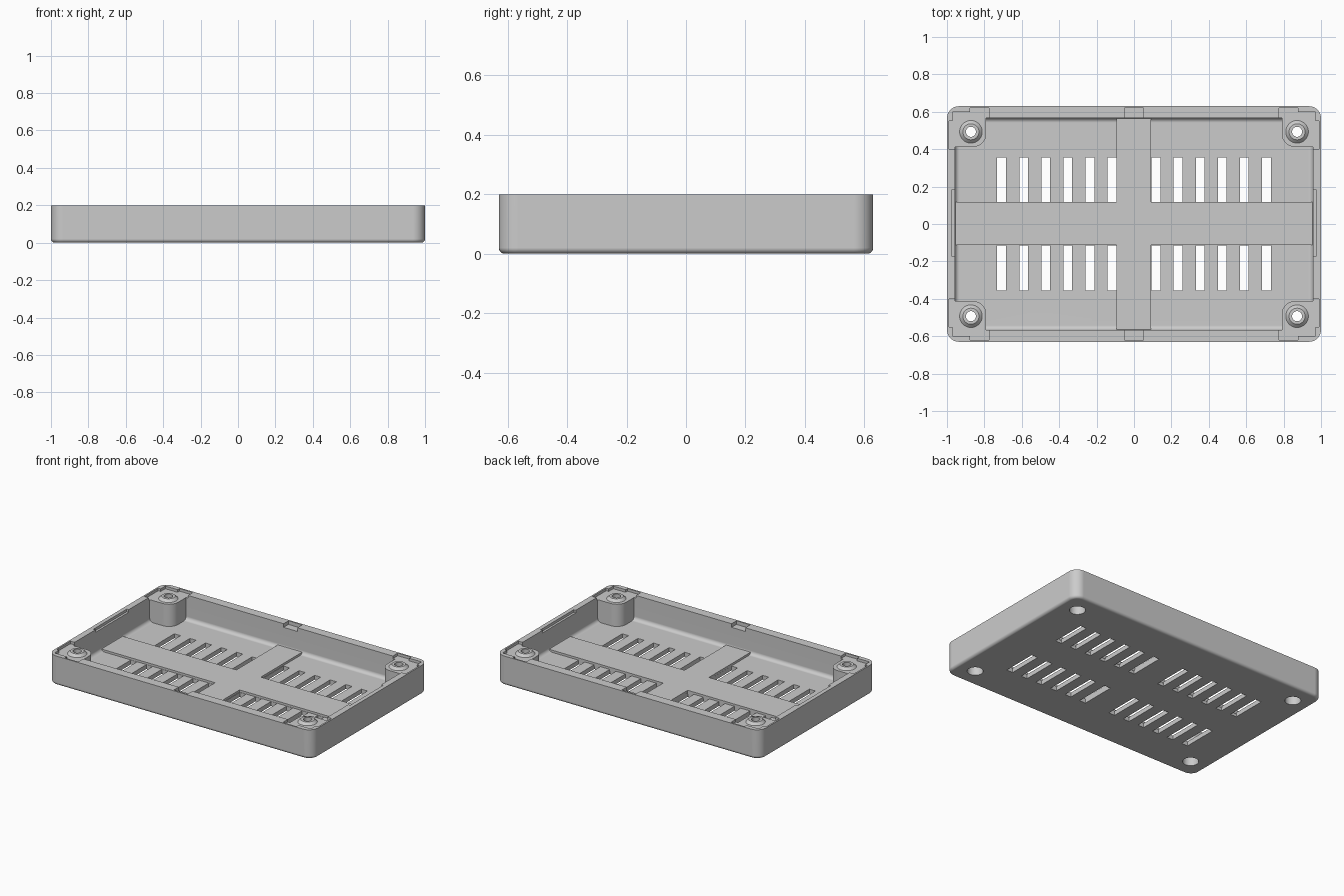
import bpy
import bmesh

cube = bpy.data.objects.get("Cube")
if cube:
    bpy.data.objects.remove(cube, do_unlink=True)

grey = bpy.data.materials.new("Grey plastic")
grey.use_nodes = True
COLOUR = (0.6, 0.6, 0.6, 1)
grey.diffuse_color = COLOUR
grey.node_tree.nodes["Principled BSDF"].inputs["Base Color"].default_value = COLOUR

LENGTH, WIDTH, HEIGHT = 1.0, 0.63, 0.2      # half length, half width, full height
FLOOR, LEDGE = 0.03, 0.182
SIGNS = [(sx, sy) for sx in (-1, 1) for sy in (-1, 1)]


def finish(bm, name):
    mesh = bpy.data.meshes.new(name)
    bmesh.ops.recalc_face_normals(bm, faces=bm.faces)
    bm.to_mesh(mesh)
    bm.free()
    mesh.materials.append(grey)
    obj = bpy.data.objects.new(name, mesh)
    bpy.context.collection.objects.link(obj)
    return obj


def box(name, xs, ys, zs, radius=0, bottom=0, inner_only=False):
    """Box with optional rounded upright edges and rounded bottom rim."""
    xs, ys = sorted(xs), sorted(ys)
    bm = bmesh.new()
    bmesh.ops.create_cube(bm, size=1)
    for v in bm.verts:
        v.co = (xs[v.co.x > 0], ys[v.co.y > 0], zs[v.co.z > 0])
    if radius:
        edges = [e for e in bm.edges
                 if abs(e.verts[0].co.z - e.verts[1].co.z) > 0.001]
        if inner_only:
            edges = [min(edges, key=lambda e: e.verts[0].co.xy.length)] 
        bmesh.ops.bevel(bm, geom=edges, offset=radius, segments=8,
                        profile=0.5, affect='EDGES')
    if bottom:
        edges = [e for e in bm.edges
                 if all(abs(v.co.z - zs[0]) < 0.0001 for v in e.verts)]
        bmesh.ops.bevel(bm, geom=edges, offset=bottom, segments=5,
                        profile=0.5, affect='EDGES')
    return finish(bm, name)


def cone(name, x, y, z0, z1, r0, r1):
    bm = bmesh.new()
    bmesh.ops.create_cone(bm, cap_ends=True, segments=32,
                          radius1=r0, radius2=r1, depth=z1 - z0)
    bmesh.ops.translate(bm, verts=bm.verts, vec=(x, y, (z0 + z1) / 2))
    return finish(bm, name)


def combine(target, other, operation):
    mod = target.modifiers.new("Combine", 'BOOLEAN')
    mod.operation, mod.object, mod.solver = operation, other, 'EXACT'
    bpy.context.view_layer.objects.active = target
    bpy.ops.object.modifier_apply(modifier=mod.name)
    bpy.data.objects.remove(other, do_unlink=True)


def add(other):
    combine(tray, other, 'UNION')


def cut(other):
    combine(tray, other, 'DIFFERENCE')


# Hollow tray with rounded corners and a softened bottom
tray = box("tray", (-LENGTH, LENGTH), (-WIDTH, WIDTH), (0, HEIGHT), 0.065, 0.02)
cut(box("cavity", (-0.957, 0.957), (-0.567, 0.567), (FLOOR, 0.3), 0.04, 0.025))

# Corner posts, rounded towards the middle
for sx, sy in SIGNS:
    add(box("corner_post", (0.79 * sx, 0.975 * sx), (0.412 * sy, 0.6 * sy),
            (0.02, 0.195), 0.07, inner_only=True))

# Stepped recesses in the rim around each post
for sx, sy in SIGNS:
    for x0, x1, y0, y1 in ((0.775, 0.97, 0.4, 0.599),
                           (0.775, 0.877, 0.5, 0.62),
                           (0.85, 0.989, 0.4, 0.55)):
        cut(box("recess", (x0 * sx, x1 * sx), (y0 * sy, y1 * sy), (LEDGE, 0.3)))

# Catch notches in the middle of every wall
for s in (-1, 1):
    cut(box("long_notch", (-0.052, 0.052), (0.5 * s, 0.62 * s), (0.175, 0.3)))
    cut(box("short_notch", (0.9 * s, 0.972 * s), (-0.175, 0.185), (LEDGE, 0.3)))

# Ventilation slots through the floor
for sx, sy in SIGNS:
    for i in range(1, 7):
        x = 0.118 * i * sx
        cut(box("slot", (x - 0.0235, x + 0.0235), (0.115 * sy, 0.356 * sy),
                (-0.1, 0.1)))

# Screw bosses with through holes and counterbores underneath
for sx, sy in SIGNS:
    x, y = 0.872 * sx, 0.493 * sy
    add(cone("boss", x, y, 0.17, 0.199, 0.073, 0.043))
    cut(cone("screw_hole", x, y, -0.1, 0.3, 0.027, 0.027))
    cut(cone("counterbore", x, y, -0.1, 0.1, 0.05, 0.05))

# Raised cross of flat ribs on the floor
ribs = box("floor_ribs", (-0.965, 0.965), (-0.113, 0.117), (0.02, 0.045))
combine(ribs, box("cross_rib", (-0.094, 0.091), (-0.575, 0.575), (0.02, 0.045)),
        'UNION')

# Smooth shading with crisp edges
for obj in (tray, ribs):
    bpy.ops.object.select_all(action='DESELECT')
    obj.select_set(True)
    bpy.context.view_layer.objects.active = obj
    bpy.ops.object.shade_smooth_by_angle(angle=0.6)
    normals = obj.modifiers.new("Even shading", 'WEIGHTED_NORMAL')
    normals.keep_sharp = True
